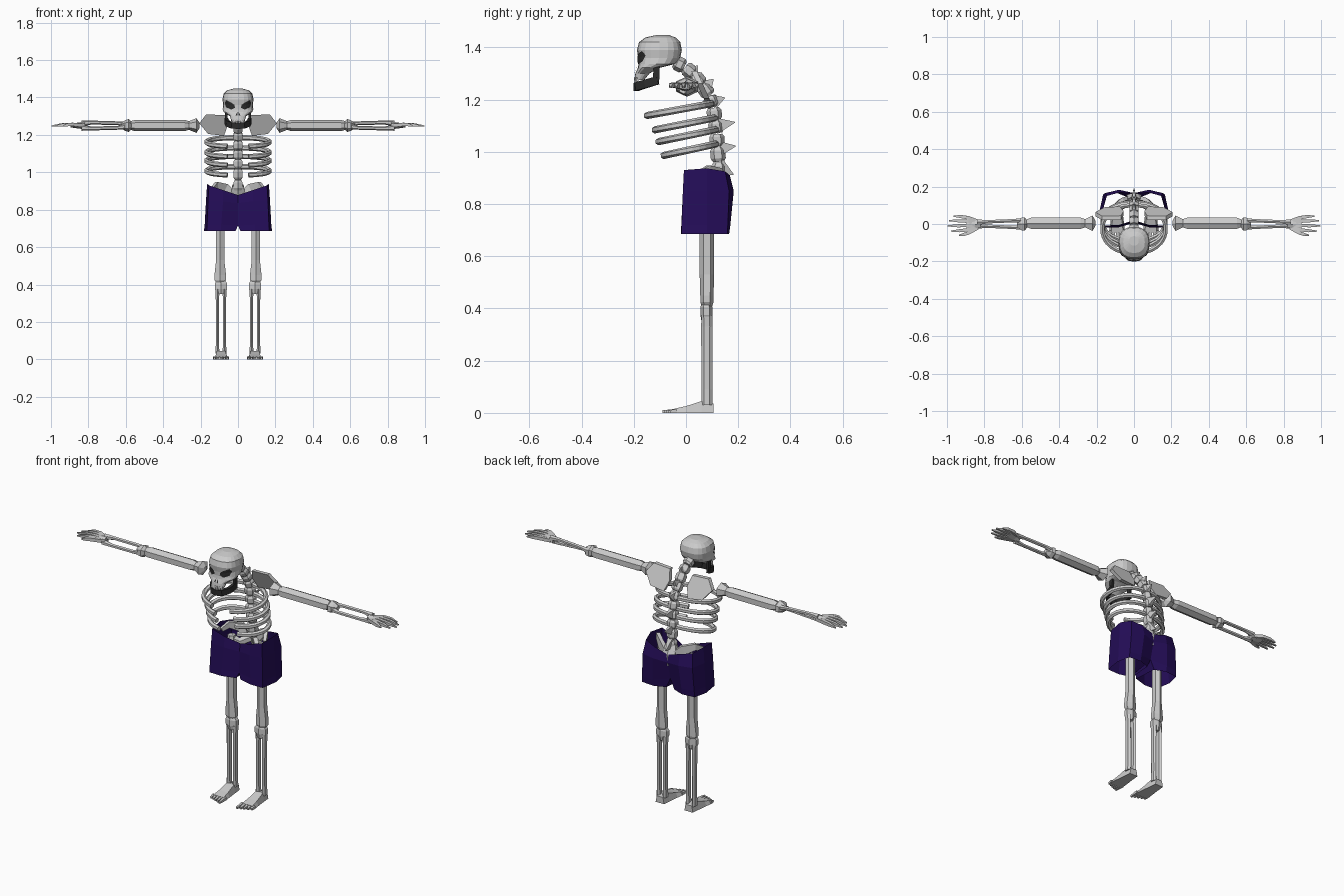
import bpy, bmesh
from math import sin, cos, pi, radians, copysign
from mathutils import Vector

cube = bpy.data.objects.get("Cube")
if cube:
    bpy.data.objects.remove(cube, do_unlink=True)


def material(name, rgb):
    mat = bpy.data.materials.new(name)
    mat.use_nodes = True
    color = (*rgb, 1)
    mat.diffuse_color = color
    mat.node_tree.nodes["Principled BSDF"].inputs["Base Color"].default_value = color
    return mat


BONE = material("bone grey", (.6, .6, .6))
DARK = material("charcoal", (.025, .025, .025))
CLOTH = material("dark indigo", (.018, .004, .1))


def build(name, verts, faces, mat=BONE, mirror=False):
    """Make a flat-shaded object, optionally mirrored across x."""
    mesh = bpy.data.meshes.new(name)
    mesh.from_pydata([tuple(v) for v in verts], [], faces)
    bm = bmesh.new()
    bm.from_mesh(mesh)
    bmesh.ops.recalc_face_normals(bm, faces=bm.faces)
    bm.to_mesh(mesh)
    bm.free()
    mesh.materials.append(mat)
    obj = bpy.data.objects.new(name, mesh)
    bpy.context.collection.objects.link(obj)
    if mirror:
        obj.modifiers.new("Mirror", "MIRROR").use_clip = True
    return obj


def skin(name, rings, mat=BONE, mirror=False):
    """Bridge closed rings of equal length and cap both ends."""
    n = len(rings[0])
    verts = [v for ring in rings for v in ring]
    faces = [(r * n + i, r * n + (i + 1) % n, (r + 1) * n + (i + 1) % n, (r + 1) * n + i)
             for r in range(len(rings) - 1) for i in range(n)]
    faces.append(tuple(reversed(range(n))))
    faces.append(tuple(range(len(verts) - n, len(verts))))
    return build(name, verts, faces, mat, mirror)


def tube(name, points, radii, sides=6, mat=BONE, mirror=False):
    """Sweep a polygon along points; a radius is a number or (sideways, upward)."""
    pts = [Vector(p) for p in points]
    if not isinstance(radii, list):
        radii = [radii] * len(pts)
    axis = (pts[-1] - pts[0]).normalized()
    up = Vector((0, 0, 1)) if abs(axis.z) < .85 else Vector((0, 1, 0))
    rings = []
    for k, p in enumerate(pts):
        t = (pts[min(k + 1, len(pts) - 1)] - pts[max(k - 1, 0)]).normalized()
        side = t.cross(up).normalized()
        top = side.cross(t)
        a, b = radii[k] if isinstance(radii[k], tuple) else (radii[k], radii[k])
        grow = 1 / cos(pi / sides)
        angles = [2 * pi * (i + .5) / sides for i in range(sides)]
        rings.append([p + side * a * grow * cos(w) + top * b * grow * sin(w) for w in angles])
    return skin(name, rings, mat, mirror)


# Skull: height, half width, front, back
SKULL = [(1.275, .036, -.198, -.16), (1.3, .044, -.194, -.14), (1.322, .076, -.184, -.1),
         (1.337, .082, -.182, -.04), (1.36, .079, -.183, -.022), (1.39, .083, -.188, -.016),
         (1.42, .077, -.18, -.022), (1.438, .058, -.155, -.04), (1.447, .025, -.115, -.065)]
POWER = .8


def bend(v):
    return copysign(abs(v) ** POWER, v)


rings = []
for z, w, front, back in SKULL:
    mid, half = (front + back) / 2, (back - front) / 2
    rings.append([(w * bend(cos(a)), mid + half * bend(sin(a)), z)
                  for a in [2 * pi * i / 20 for i in range(20)]])
skin("skull", rings)


def face_y(x, z):
    """Front surface of the skull at x, z."""
    for low, high in zip(SKULL, SKULL[1:]):
        if low[0] <= z <= high[0]:
            f = (z - low[0]) / (high[0] - low[0])
            w, front, back = [a + (b - a) * f for a, b in zip(low[1:], high[1:])]
            c = min(1, abs(x) / w) ** (1 / POWER)
            return (front + back) / 2 - (back - front) / 2 * (1 - c * c) ** (POWER / 2)
    return SKULL[0][2]


def face_plate(name, outline):
    """Thin dark patch that follows the skull."""
    n = len(outline)
    cx, cz = sum(p[0] for p in outline) / n, sum(p[1] for p in outline) / n
    flat = [(cx + (x - cx) * s, cz + (z - cz) * s) for s in (1, .5) for x, z in outline]
    verts = [(x, face_y(x, z) - .004, z) for x, z in flat + [(cx, cz)]]
    faces = [(i, (i + 1) % n, n + (i + 1) % n, n + i) for i in range(n)]
    faces += [(n + i, n + (i + 1) % n, 2 * n) for i in range(n)]
    build(name, verts, faces, DARK, True)


face_plate("eye_sockets", [(.016, 1.345), (.02, 1.362), (.042, 1.376), (.064, 1.386),
                           (.071, 1.37), (.064, 1.348), (.036, 1.335)])
face_plate("nostrils", [(.003, 1.325), (.014, 1.302), (.004, 1.304)])

# Teeth and jaw
for i in range(3):
    x = .007 + i * .012
    tube("upper_teeth", [(x, -.194 + i * .004, 1.285), (x, -.194 + i * .004, 1.264)],
         [.005, .004], 4, mirror=True)
right_jaw = [(-.063, -.108, 1.274), (-.055, -.155, 1.26), (-.03, -.187, 1.25)]
left_jaw = [(-x, y, z) for x, y, z in reversed(right_jaw)]
tube("jaw", right_jaw + [(0, -.192, 1.248)] + left_jaw, (.009, .016), 4, DARK)
tube("jaw_hinge", [(.063, -.115, 1.265), (.063, -.112, 1.335)], (.006, .012), 4, DARK, True)

# Spine: bulging vertebrae along a curve
spine = [Vector((0, y, z)) for y, z in
         [(.125, .9), (.125, .96), (.12, 1.02), (.118, 1.07), (.112, 1.12), (.105, 1.17),
          (.09, 1.215), (.062, 1.255), (.03, 1.295), (-.005, 1.325), (-.045, 1.345)]]
for a, b in zip(spine, spine[1:]):
    tube("vertebra", [a.lerp(b, f) for f in (.03, .25, .75, .97)], [.018, .025, .025, .018])
for root, tip in [((.125, .945), (.182, .912)), ((.12, 1.012), (.19, 1.022)),
                  ((.115, 1.1), (.187, 1.113)), ((.1, 1.19), (.148, 1.207)),
                  ((.07, 1.245), (.105, 1.278)), ((.02, 1.295), (.045, 1.33))]:
    tube("spine_spike", [(0, *root), (0, *tip)], [(.016, .032), (.002, .002)], 4)
tube("sacrum", [(0, .125, .93), (0, .145, .88), (0, .15, .82)], [(.03, .02), (.04, .02), .012])

# Ribs: back depth, back height, front depth, front height
for yb, zb, yf, zf in [(.1, 1.185, -.155, 1.138), (.11, 1.13, -.125, 1.083),
                       (.115, 1.085, -.11, 1.038), (.115, 1.03, -.09, .985)]:
    path = []
    for k in range(13):
        a = radians(86 - 160 * k / 12)
        y = (yb + yf) / 2 + (yb - yf) / 2 * sin(a)
        path.append((.17 * cos(a) ** .85, y, zf + (zb - zf) * (y - yf) / (yb - yf)))
    tube("rib", path, (.011, .012), mirror=True)

# Shoulder blades lean forward at the top
outline = [(.07, 1.305), (.17, 1.31), (.207, 1.262), (.16, 1.205), (.075, 1.195), (.055, 1.25)]
skin("shoulder_blade", [[(x, .03 + (1.31 - z) * .45 + dy, z) for x, z in outline]
                        for dy in (-.01, .012)], mirror=True)

# Arms
ARM = 1.25
tube("upper_arm", [(x, .004, ARM) for x in (.205, .222, .262, .285, .55, .575)],
     [.012, (.042, .034), (.022, .02), (.03, .026), (.03, .026), .02], mirror=True)
tube("elbow", [(x, 0, ARM) for x in (.57, .585, .605, .625)],
     [.018, (.036, .03), (.033, .024), .012], mirror=True)
for side in (1, -1):
    tube("forearm_bone", [(.59, side * .018, ARM + side * .004),
                          (.64, side * .018, ARM + side * .012),
                          (.78, side * .012, ARM + side * .016),
                          (.835, side * .01, ARM + side * .012)],
         [.014, .009, .009, .014], mirror=True)
tube("palm", [(.82, 0, ARM), (.85, -.002, ARM), (.895, -.002, ARM)],
     [(.018, .018), (.026, .014), (.036, .009)], mirror=True)
for x, y in [(.935, -.06), (.978, -.038), (.998, -.01), (.99, .018), (.965, .042)]:
    tube("finger", [(.835, y * .35, ARM), (.885, y * .8, ARM + .006),
                    ((x + .89) / 2, y * .95, ARM + .004), (x, y, ARM - .003)],
         [.009, .009, .008, .003], 4, mirror=True)

# Pelvis
tube("hip_blade", [(.025, .14, .87), (.07, .125, .915), (.115, .085, .93), (.135, .045, .91)],
     [(.012, .025), (.01, .025), (.01, .018), (.008, .01)], 4, mirror=True)
tube("hip_socket", [(.02, .14, .86), (.06, .1, .84), (.1, .08, .86)], .02, mirror=True)

# Shorts: half outline from centre front round to centre back, then mirrored
waist = [(0, .02, .878), (.08, -.005, .905), (.155, -.008, .93), (.165, .08, .937),
         (.145, .15, .925), (.08, .168, .91), (0, .165, .885)]
seat = [(0, .012, .835), (.08, -.012, .845), (.16, -.012, .85), (.171, .08, .85),
        (.155, .165, .85), (.08, .183, .85), (0, .165, .84)]
crotch = [(0, .01, .715), (.09, -.018, .72), (.165, -.017, .72), (.178, .08, .72),
          (.163, .16, .72), (.09, .17, .72), (0, .14, .74)]
hem = [(.014, .002, .685), (.09, -.02, .685), (.167, -.018, .685), (.182, .08, .685),
       (.165, .158, .685), (.09, .165, .685), (.025, .14, .685)]
rows, n = [waist, seat, crotch, hem], len(waist)
faces = [(r * n + i, r * n + i + 1, (r + 1) * n + i + 1, (r + 1) * n + i)
         for r in range(3) for i in range(n - 1)]
faces.append((2 * n, 3 * n, 4 * n - 1, 3 * n - 1))
build("shorts", sum(rows, []), faces, CLOTH, True)

# Legs
LEG, DEPTH = .095, .08
tube("thigh", [(LEG, DEPTH, z) for z in (.88, .84, .53, .45, .425, .41)],
     [.018, (.022, .024), (.022, .024), (.031, .022), (.031, .022), (.022, .018)], mirror=True)
tube("knee", [(LEG - .004, DEPTH - .002, z) for z in (.425, .405, .375, .35)],
     [(.02, .014), (.033, .02), (.033, .02), (.022, .016)], mirror=True)
for x in (-.019, .019):
    tube("shin_bone", [(LEG - .004 + x, DEPTH, z) for z in (.375, .33, .09, .03)],
         [(.012, .018), (.009, .019), (.008, .018), (.011, .018)], mirror=True)

# Feet: depth, half width, top height
FOOT = .09
skin("foot", [[(FOOT - w, y, 0), (FOOT + w, y, 0), (FOOT + w * .75, y, h), (FOOT - w * .75, y, h)]
              for y, w, h in [(.105, .026, .036), (.06, .03, .045), (.0, .037, .026),
                              (-.045, .043, .016)]], mirror=True)
for i in range(5):
    x = FOOT - .035 + i * .0175
    tube("toe", [(x, -.035, .008), (x, -.09 + i * .007, .005)],
         [(.008, .008), (.005, .005)], 4, mirror=True)
